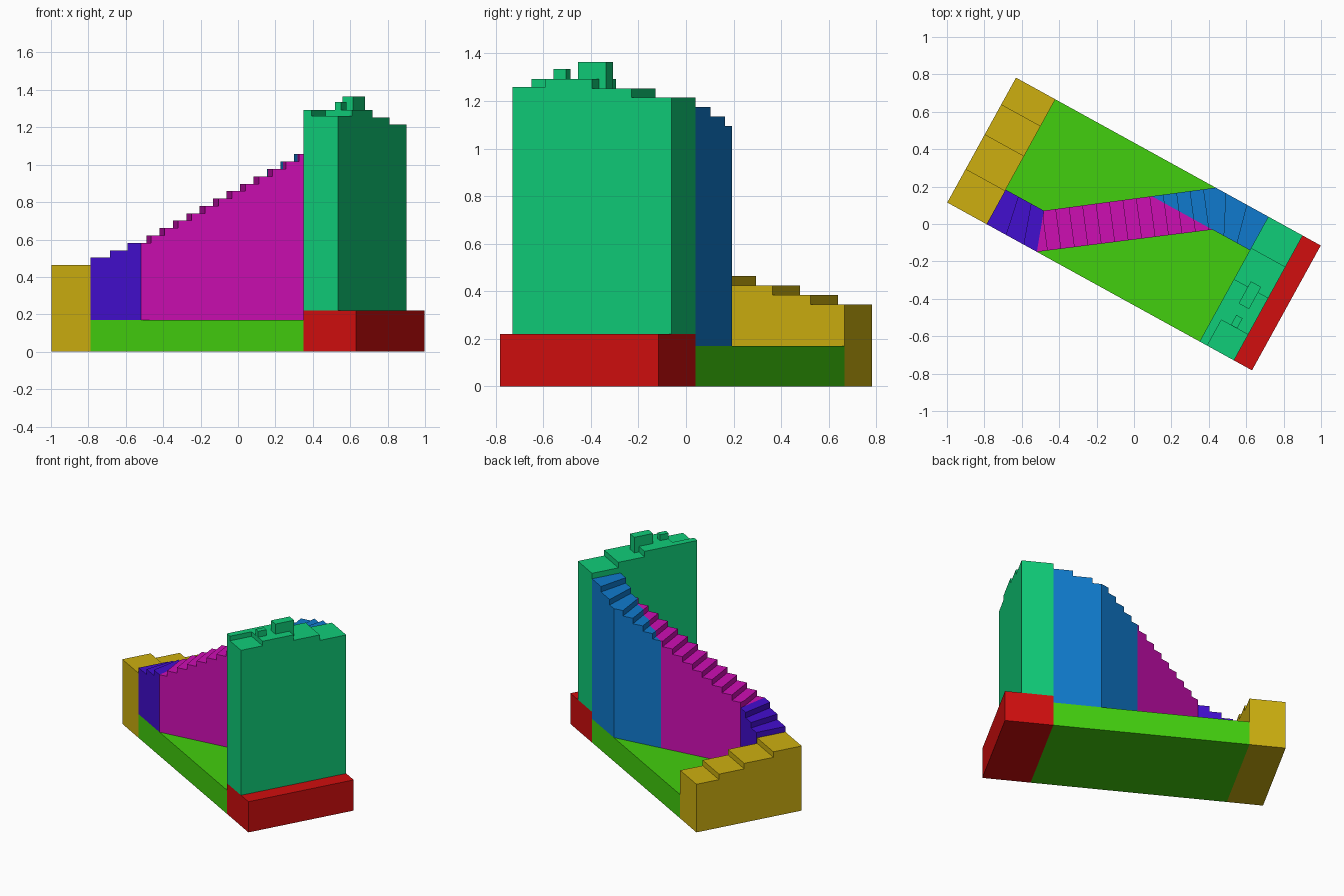
import bpy
import bmesh
import math
from mathutils import Vector, Matrix

if "Cube" in bpy.data.objects:
    bpy.data.objects.remove(bpy.data.objects["Cube"])

TURN = Matrix.Rotation(math.radians(-28.84), 4, 'Z')   # block stands turned in plan
HU, HV = 0.93, 0.381                                   # half length, half width
BASE_Z, PLINTH_Z = 0.17, 0.22


def level(k):
    """Height of tread k; the whole flight rises evenly."""
    return 0.345 + 0.0395 * k


def material(name, rgb):
    m = bpy.data.materials.new(name)
    m.use_nodes = True
    m.diffuse_color = (*rgb, 1)
    m.node_tree.nodes["Principled BSDF"].inputs["Base Color"].default_value = (*rgb, 1)
    return m


def rect(u0, u1, v0, v1):
    return [(u0, v0), (u1, v0), (u1, v1), (u0, v1)]


def clip(poly, point, normal):
    """Keep the part of a convex outline on the side the normal points to."""
    p, n = Vector(point), Vector(normal)
    out = []
    for i, a in enumerate(poly):
        a, b = Vector(a), Vector(poly[(i + 1) % len(poly)])
        da, db = (a - p).dot(n), (b - p).dot(n)
        if da >= 0:
            out.append(a)
        if (da > 1e-6 and db < -1e-6) or (da < -1e-6 and db > 1e-6):
            out.append(a.lerp(b, da / (da - db)))
    return out


def part(name, mat, prisms):
    """One object made of upright prisms: (outline, bottom, top)."""
    bm = bmesh.new()
    for poly, z0, z1 in prisms:
        if len(poly) < 3:
            continue
        low = [bm.verts.new((p[0], p[1], z0)) for p in poly]
        high = [bm.verts.new((p[0], p[1], z1)) for p in poly]
        bm.faces.new(low[::-1])
        bm.faces.new(high)
        for i in range(len(poly)):
            j = (i + 1) % len(poly)
            bm.faces.new((low[i], low[j], high[j], high[i]))
    bm.transform(TURN)
    bmesh.ops.recalc_face_normals(bm, faces=bm.faces[:])
    me = bpy.data.meshes.new(name)
    bm.to_mesh(me)
    bm.free()
    me.materials.append(mat)
    ob = bpy.data.objects.new(name, me)
    bpy.context.scene.collection.objects.link(ob)


red = material("red", (0.64, 0.0044, 0.0044))
green = material("green", (0.055, 0.62, 0.0044))
yellow = material("yellow", (0.61, 0.43, 0.005))
indigo = material("indigo", (0.055, 0.0044, 0.62))
magenta = material("magenta", (0.61, 0.0044, 0.45))
blue = material("blue", (0.005, 0.195, 0.61))
teal = material("teal", (0.005, 0.61, 0.19))

# Ground slab and end plinth
part("ground_slab", green, [(rect(-0.69, 0.61, -HV, HV), 0, BASE_Z)])
part("plinth", red, [(rect(0.61, HU, -HV, HV), 0, PLINTH_Z)])

# Bottom flight: four treads descending towards the back
edges = [HV, 0.218, 0.035, -0.176, -HV]
part("bottom_flight", yellow,
     [(rect(-HU, -0.69, edges[k + 1], edges[k]), 0, level(k)) for k in range(4)])

# Lower turn: three fanned treads
inner = [-0.69, -0.613, -0.535, -0.457]
outer = [-0.69, -0.572, -0.464, -0.383]
part("lower_turn", indigo,
     [([(outer[i], -HV), (outer[i + 1], -HV), (inner[i + 1], -0.17), (inner[i], -0.17)],
       BASE_Z, level(4 + i)) for i in range(3)])

# Diagonal flight: treads square to its run, split where the upper turn begins
A, B, C, D = (-0.457, -0.17), (-0.383, -HV), (0.382, 0.176), (0.289, HV)
run = (Vector(D) - Vector(A)).normalized()
cuts = [-1] + [-0.01 + 0.0725 * i for i in range(13)] + [2]
diagonal, turn = [], []
for i in range(len(cuts) - 1):
    tread = clip([A, B, C, D], Vector(A) + run * cuts[i], run)
    tread = clip(tread, Vector(A) + run * cuts[i + 1], -run)
    z = level(6 + i)
    diagonal.append((clip(tread, C, (0, -1)), BASE_Z, z))
    turn.append((clip(tread, C, (0, 1)), BASE_Z, z))
part("diagonal_flight", magenta, diagonal)

# Upper turn: the rest of the diagonal treads plus three fanned ones
inner = [0.382, 0.45, 0.53, 0.61]
outer = [0.289, 0.35, 0.478, 0.61]
for i in range(3):
    turn.append(([(inner[i], 0.176), (inner[i + 1], 0.176), (outer[i + 1], HV), (outer[i], HV)],
                 BASE_Z, level(19 + i)))
part("upper_turn", blue, turn)

# Tower with stepped top, a sunk corner and two small blocks
part("tower", teal, [
    (rect(0.61, 0.82, 0.19, HV), PLINTH_Z, level(22)),
    (rect(0.61, 0.82, 0, 0.19), PLINTH_Z, level(23)),
    (rect(0.61, 0.82, -0.224, 0), PLINTH_Z, level(24)),
    (rect(0.61, 0.657, -HV, -0.224), PLINTH_Z, level(24)),
    (rect(0.657, 0.82, -HV, -0.224), PLINTH_Z, 1.26),
])
part("tower_top_blocks", teal, [
    (rect(0.714, 0.752, -0.223, -0.162), 1.24, 1.335),
    (rect(0.695, 0.758, -0.102, 0.033), 1.24, 1.365),
])
